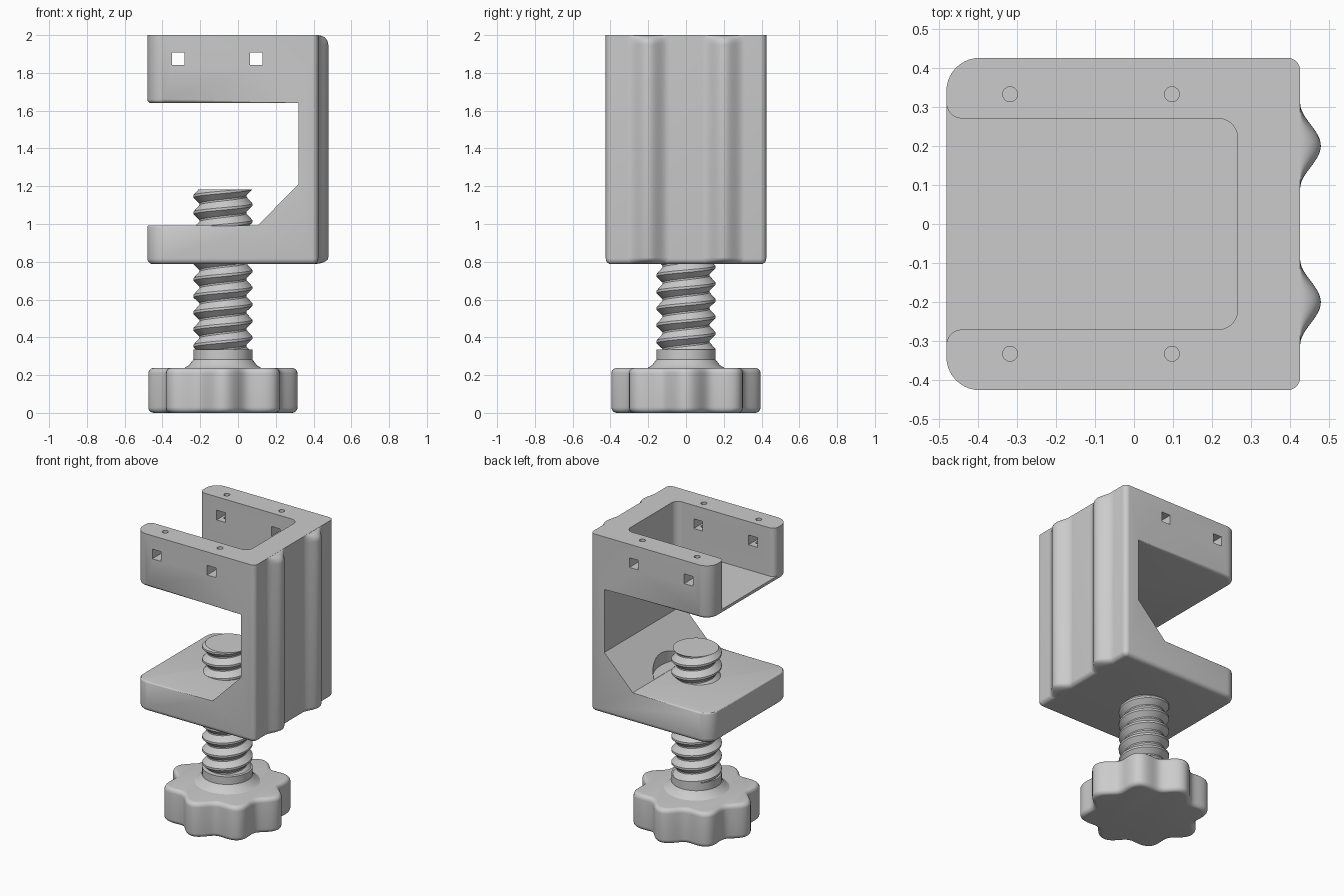
import bpy
import bmesh
from math import sin, cos, pi, sqrt, radians, floor

if "Cube" in bpy.data.objects:
    bpy.data.objects.remove(bpy.data.objects["Cube"], do_unlink=True)

grey = bpy.data.materials.new("plain grey")
grey.use_nodes = True
grey.diffuse_color = (0.6, 0.6, 0.6, 1)
grey.node_tree.nodes["Principled BSDF"].inputs["Base Color"].default_value = grey.diffuse_color

AXIS_X = -0.08          # screw axis
BOTTOM, TOP = 0.787, 2.0
BACK = 0.425            # spine face and half depth
LEFT = -0.48


def loft(rings, wrap=True, caps=True):
    """Skin a list of equal-length point rings."""
    bm = bmesh.new()
    rows = [[bm.verts.new(p) for p in ring] for ring in rings]
    n = len(rows[0])
    for a, b in zip(rows, rows[1:]):
        for i in range(n if wrap else n - 1):
            j = (i + 1) % n
            bm.faces.new((a[i], a[j], b[j], b[i]))
    if caps:
        bm.faces.new(rows[0])
        bm.faces.new(rows[-1])
    bmesh.ops.recalc_face_normals(bm, faces=bm.faces)
    return bm


def make(name, bm):
    mesh = bpy.data.meshes.new(name)
    bm.to_mesh(mesh)
    bm.free()
    mesh.materials.append(grey)
    obj = bpy.data.objects.new(name, mesh)
    bpy.context.collection.objects.link(obj)
    return obj


def activate(obj):
    bpy.ops.object.select_all(action='DESELECT')
    obj.select_set(True)
    bpy.context.view_layer.objects.active = obj


def smooth(obj, angle=30):
    activate(obj)
    bpy.ops.object.shade_smooth_by_angle(angle=radians(angle))


def cut(obj, bm):
    cutter = make("cutter", bm)
    cutter.hide_render = True
    mod = obj.modifiers.new("cut", 'BOOLEAN')
    mod.operation = 'DIFFERENCE'
    mod.solver = 'EXACT'
    mod.object = cutter
    activate(obj)
    bpy.ops.object.modifier_apply(modifier=mod.name)
    bpy.data.objects.remove(cutter, do_unlink=True)


def arc(cx, cy, r, start, end, steps=10):
    angles = [radians(start + (end - start) * i / steps) for i in range(steps + 1)]
    return [(cx + r * cos(a), cy + r * sin(a)) for a in angles]


def circle(cx, cy, r, steps=48):
    return arc(cx, cy, r, 0, 360, steps)[:-1]


def column(outline, z0, z1):
    return loft([[(x, y, z) for x, y in outline] for z in (z0, z1)])


def crosswise(outline, depth):
    return loft([[(x, y, z) for x, z in outline] for y in (-depth, depth)])


def round_edges(bm, test, radius, segments):
    edges = [e for e in bm.edges if test(*[v.co for v in e.verts])]
    bmesh.ops.bevel(bm, geom=edges, offset=radius, segments=segments, profile=0.5,
                    affect='EDGES', clamp_overlap=False)


def both_at(axis, value):
    return lambda a, b: abs(a[axis] - value) < 1e-4 and abs(b[axis] - value) < 1e-4


def upright_at(x):
    on_plane = both_at(0, x)
    return lambda a, b: on_plane(a, b) and abs(a.z - b.z) > 0.1


# Clamp frame: C-shaped profile with a gusset
ARM_UNDER, SHELF = 1.64, 0.993
profile = [(LEFT, BOTTOM), (BACK, BOTTOM), (BACK, TOP), (LEFT, TOP), (LEFT, ARM_UNDER),
           (0.32, ARM_UNDER), (0.32, 1.21), (0.105, SHELF), (LEFT, SHELF)]
bm = crosswise(profile, BACK)
round_edges(bm, upright_at(LEFT), 0.085, 10)
round_edges(bm, upright_at(BACK), 0.032, 6)
round_edges(bm, both_at(2, BOTTOM), 0.03, 5)
round_edges(bm, both_at(2, ARM_UNDER), 0.02, 4)
on_shelf = both_at(2, SHELF)
round_edges(bm, lambda a, b: on_shelf(a, b) and min(a.x, b.x) < 0.1, 0.01, 3)
frame = make("clamp_frame", bm)

# Open-ended tray in the upper arm
tray = [(-0.6, -0.31)] + arc(-0.44, -0.31, 0.04, 180, 90) + arc(0.215, -0.22, 0.05, -90, 0)
tray += [(x, -y) for x, y in reversed(tray)]
cut(frame, column(tray, 1.67, 2.1))

# Square cross holes and round screw holes in the tray walls
for x in (-0.317, 0.097):
    h = 0.033
    square = [(x - h, 1.875 - h), (x + h, 1.875 - h), (x + h, 1.875 + h), (x - h, 1.875 + h)]
    cut(frame, crosswise(square, 0.6))
    for y in (-0.332, 0.332):
        cut(frame, column(circle(x, y, 0.019, 24), 1.74, 2.1))

# Round relief in the gusset around the screw
cut(frame, column(circle(AXIS_X, 0, 0.27), SHELF + 0.001, 1.4))
smooth(frame)


# Two rounded ribs down the spine
def rib_ring(yc, z):
    low = max(0, 1 - (z - BOTTOM) / 0.035)
    high = max(0, 1 - (TOP - 0.001 - z) / 0.05)
    s_low, s_high = sqrt(1 - low * low), sqrt(max(0, 1 - high * high))
    ring = [(0.38, yc - 0.11, z)]
    for i in range(25):
        t = i / 12 - 1
        bell = 0.053 * cos(t * pi / 2) ** 2
        ring.append((BACK - 0.035 * (1 - s_low) + bell * s_low * s_high, yc + 0.11 * t, z))
    return ring + [(0.38, yc + 0.11, z)]


levels = [BOTTOM + 0.035 * (1 - cos(i * pi / 12)) for i in range(7)]
levels += [TOP - 0.051 + 0.05 * sin(i * pi / 16) for i in range(9)]
for side, yc in (("front", -0.2), ("back", 0.2)):
    smooth(make(side + "_rib", loft([rib_ring(yc, z) for z in levels])), 40)

# Threaded screw: helical rows trimmed flat at both ends
PITCH, ROOT, CREST = 0.088, 0.124, 0.156
Z0, Z1, SIDES = 0.32, 1.183, 48


def thread_radius(t):
    t -= floor(t)
    if t > 0.6:
        t = 1.1 - t if t < 1 else 0.1
        return ROOT + (CREST - ROOT) * min(1, max(0, (t - 0.1) / 0.4))
    return ROOT + (CREST - ROOT) * min(1, max(0, (t - 0.1) / 0.35))


rows = []
for k in range(int(Z0 / PITCH) - 2, int(Z1 / PITCH) + 2):
    for t in (0.0, 0.1, 0.45, 0.6):
        ring = []
        for i in range(SIDES + 1):
            turn = i / SIDES
            z = min(Z1, max(Z0, PITCH * (k + t + turn)))
            r = thread_radius(z / PITCH - turn + 1e-7)
            ring.append((AXIS_X + r * cos(turn * 2 * pi), r * sin(turn * 2 * pi), z))
        rows.append(ring)
bm = loft(rows, wrap=False, caps=False)
bmesh.ops.remove_doubles(bm, verts=bm.verts, dist=1e-4)
bmesh.ops.holes_fill(bm, edges=[e for e in bm.edges if e.is_boundary], sides=0)
bmesh.ops.recalc_face_normals(bm, faces=bm.faces)
smooth(make("threaded_screw", bm))

# Collar flaring out onto the knob
collar = [(0.205, 0.2), (0.205, 0.237), (0.18, 0.252), (0.156, 0.283), (0.156, 0.335)]
smooth(make("screw_collar", loft([[(x, y, z) for x, y in circle(AXIS_X, 0, r)] for r, z in collar])))

# Eight-lobed hand knob with rounded rims
KNOB_TOP, RIM = 0.238, 0.03
rims = [(RIM * (1 - sin(i * pi / 12)), RIM * (1 - cos(i * pi / 12))) for i in range(7)]
steps = rims + [(inset, KNOB_TOP - z) for inset, z in reversed(rims)]
rings = []
for inset, z in steps:
    ring = []
    for i in range(128):
        a = i * pi / 64
        r = 0.395 - 0.032 * (1 - cos(8 * a)) - inset
        ring.append((AXIS_X + r * cos(a), r * sin(a), z))
    rings.append(ring)
smooth(make("hand_knob", loft(rings)), 40)
